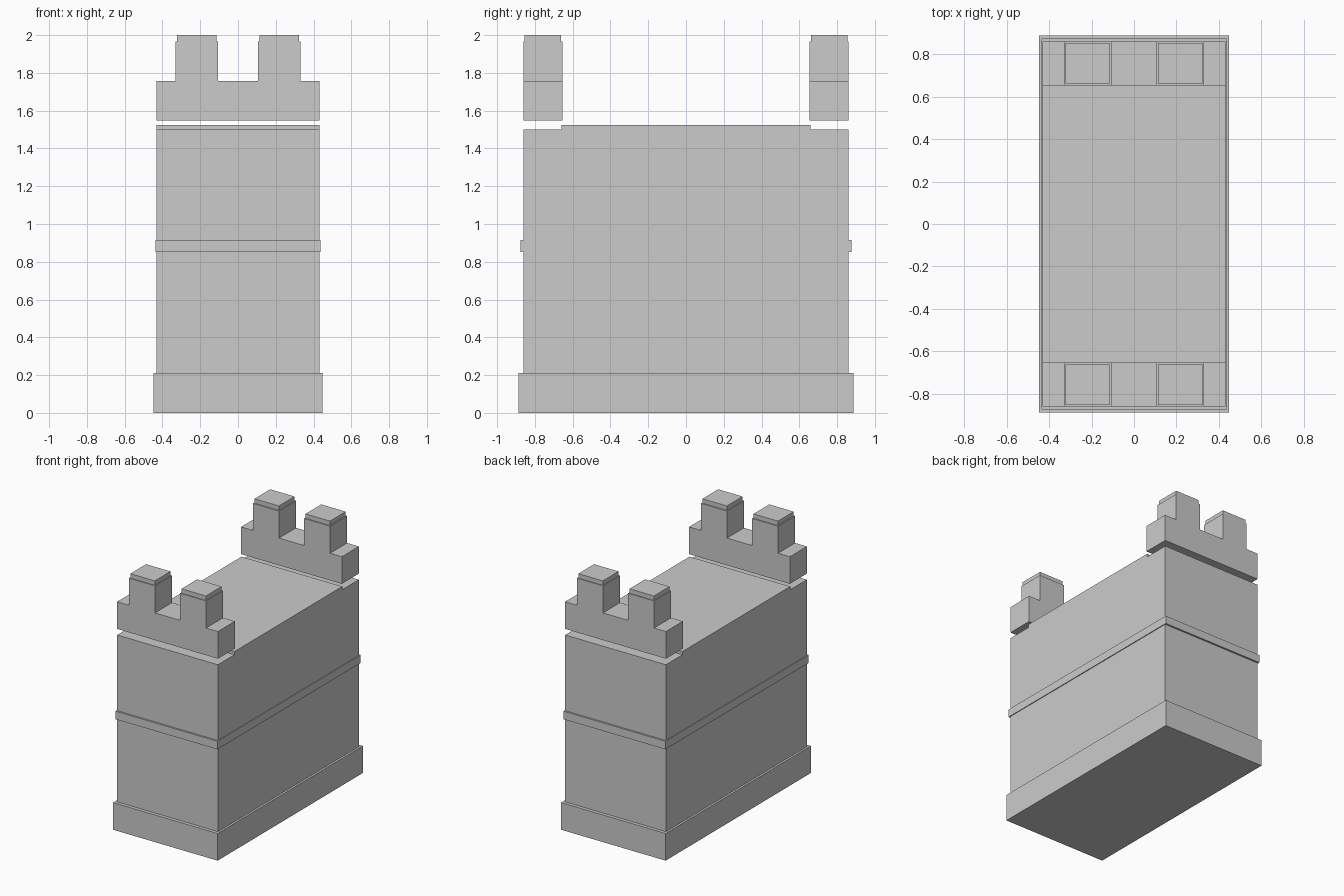
import bpy, bmesh

if "Cube" in bpy.data.objects:
    bpy.data.objects.remove(bpy.data.objects["Cube"])

stone = bpy.data.materials.new("grey_stone")
stone.diffuse_color = (0.6, 0.6, 0.6, 1.0)
stone.use_nodes = True
stone.node_tree.nodes["Principled BSDF"].inputs["Base Color"].default_value = stone.diffuse_color


def extrude(name, profile, axis, lo, hi):
    """Solid from a closed 2D profile (horizontal, z) pushed along x or y."""
    bm = bmesh.new()
    place = (lambda u, z: (lo, u, z)) if axis == "x" else (lambda u, z: (u, lo, z))
    face = bm.faces.new([bm.verts.new(place(u, z)) for u, z in profile])
    out = bmesh.ops.extrude_face_region(bm, geom=[face])
    verts = [g for g in out["geom"] if isinstance(g, bmesh.types.BMVert)]
    shift = (hi - lo, 0, 0) if axis == "x" else (0, hi - lo, 0)
    bmesh.ops.translate(bm, verts=verts, vec=shift)
    bmesh.ops.recalc_face_normals(bm, faces=bm.faces)
    mesh = bpy.data.meshes.new(name)
    bm.to_mesh(mesh)
    bm.free()
    mesh.materials.append(stone)
    obj = bpy.data.objects.new(name, mesh)
    bpy.context.collection.objects.link(obj)
    return obj


def box(name, x0, x1, y0, y1, z0, z1):
    return extrude(name, [(x0, z0), (x1, z0), (x1, z1), (x0, z1)], "y", y0, y1)


# Plinth and string course around the wall
box("plinth", -0.447, 0.447, -0.887, 0.887, 0.0, 0.21)
box("string_course", -0.437, 0.437, -0.875, 0.875, 0.853, 0.915)

# Wall block with a raised walkway between two lower end ledges
half_wall = [(0.861, 0.21), (0.861, 1.50), (0.658, 1.50), (0.658, 1.525)]
wall = half_wall + [(-y, z) for y, z in reversed(half_wall)]
extrude("wall", wall, "x", -0.431, 0.431)

# Battlement outline: parapet with two merlons
half_top = [(0.431, 1.547), (0.431, 1.757), (0.33, 1.757),
            (0.33, 1.966), (0.107, 1.966), (0.107, 1.757)]
outline = half_top + [(-x, z) for x, z in reversed(half_top)]

# Battlements floating just above each ledge, with narrower merlon caps
for label, side in (("front", -1), ("back", 1)):
    extrude(label + "_battlement", outline, "y", side * 0.653, side * 0.861)
    for name, s in (("left", -1), ("right", 1)):
        xs = sorted((s * 0.114, s * 0.323))
        ys = sorted((side * 0.662, side * 0.854))
        box(f"{label}_{name}_merlon_cap", *xs, *ys, 1.966, 2.0)
